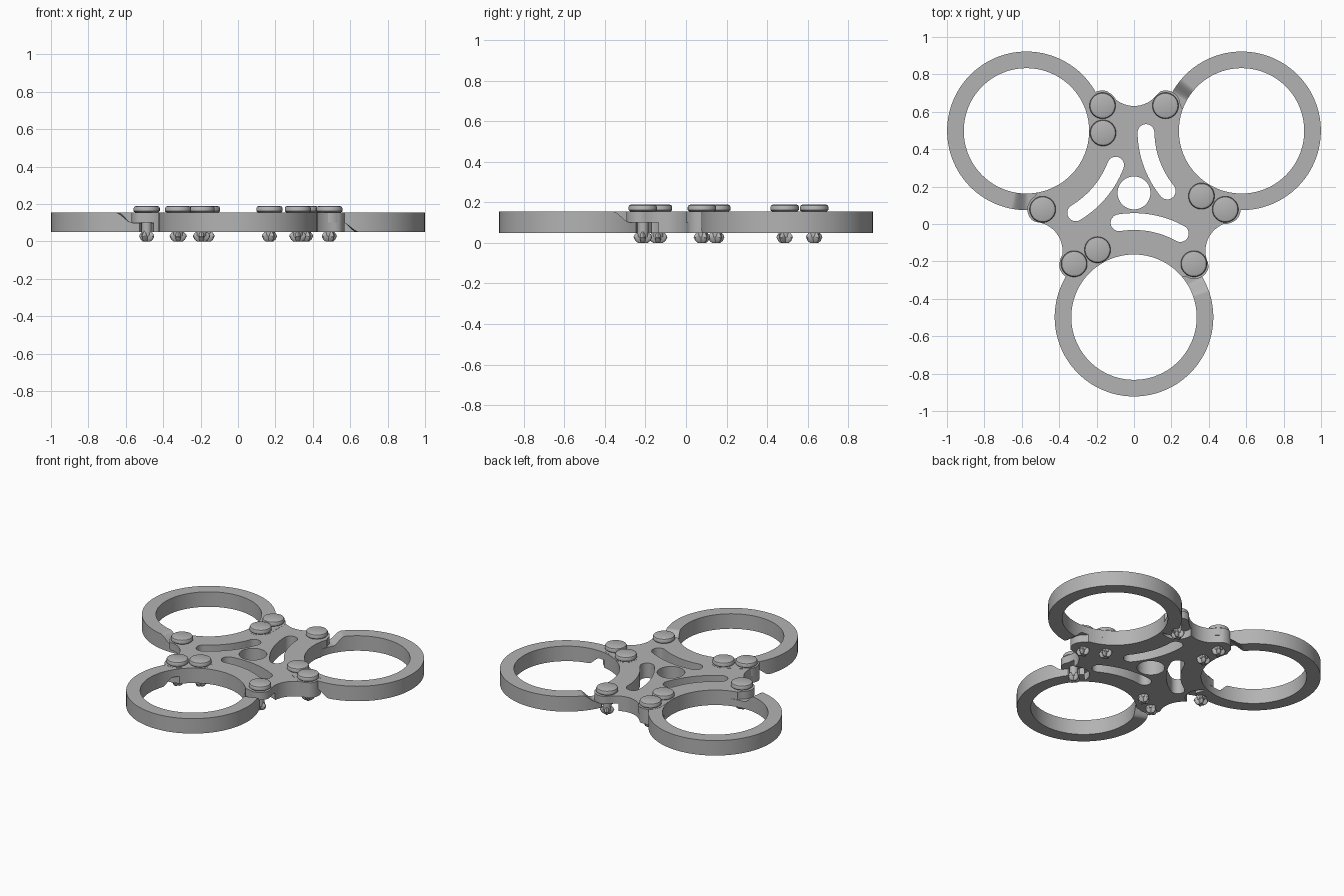
import bpy, bmesh
from math import sin, cos, pi, radians, sqrt
from mathutils import Matrix, Vector

if "Cube" in bpy.data.objects:
    bpy.data.objects.remove(bpy.data.objects["Cube"])

grey = bpy.data.materials.new("plain_grey")
grey.use_nodes = True
colour = (0.45, 0.45, 0.45, 1)
grey.diffuse_color = colour
grey.node_tree.nodes["Principled BSDF"].inputs["Base Color"].default_value = colour

CENTRE = Matrix.Translation((0, 0.166, 0))
LOW, MID, TOP = 0.05, 0.102, 0.155
ARM, INNER, OUTER = 0.664, 0.335, 0.424
PIN_X, PIN_Y = 0.32, 0.285        # clasp pin measured from the ring centre
PIN_ANGLE, PIN_DIST = 41.7, 0.428


def turn(k):
    return CENTRE @ Matrix.Rotation(radians(120 * k), 4, "Z")


def arc(cx, cy, r, a, b, n):
    steps = [radians(a + (b - a) * i / n) for i in range(n + 1)]
    return [Vector((cx + r * cos(t), cy + r * sin(t), 0)) for t in steps]


def finish(name, bm, matrix, smooth=True):
    bmesh.ops.recalc_face_normals(bm, faces=bm.faces)
    mesh = bpy.data.meshes.new(name)
    bm.to_mesh(mesh)
    bm.free()
    mesh.transform(matrix)
    mesh.materials.append(grey)
    obj = bpy.data.objects.new(name, mesh)
    bpy.context.collection.objects.link(obj)
    if smooth:
        bpy.ops.object.select_all(action="DESELECT")
        obj.select_set(True)
        bpy.context.view_layer.objects.active = obj
        bpy.ops.object.shade_smooth_by_angle(angle=radians(35))
    return obj


def stack(name, loops, matrix=CENTRE, smooth=True):
    """Skin a list of matching closed loops and cap both ends."""
    bm = bmesh.new()
    rows = [[bm.verts.new(p) for p in loop] for loop in loops]
    n = len(rows[0])
    for lower, upper in zip(rows, rows[1:]):
        for i in range(n):
            j = (i + 1) % n
            bm.faces.new((lower[i], lower[j], upper[j], upper[i]))
    bm.faces.new(rows[0][::-1])
    bm.faces.new(rows[-1])
    return finish(name, bm, matrix, smooth)


def slab(name, outline, z0, z1, matrix=CENTRE, smooth=True):
    return stack(name, [[p + Vector((0, 0, z)) for p in outline] for z in (z0, z1)],
                 matrix, smooth)


def lathe(name, profile, x, y, matrix):
    return stack(name, [[p + Vector((0, 0, z)) for p in arc(x, y, r, 0, 352.5, 47)]
                        for r, z in profile], matrix)


def cut(target, cutter):
    mod = target.modifiers.new("cut", "BOOLEAN")
    mod.object = cutter
    mod.solver = "EXACT"
    bpy.context.view_layer.objects.active = target
    bpy.ops.object.modifier_apply(modifier=mod.name)
    bpy.data.objects.remove(cutter)


# Hub plate outline: ears around the pins, dips between them, ring seats
sector = (arc(0.17, 0.47, 0.078, 0, 112, 12) + arc(0, 0.62, 0.155, -36, -144, 16)
          + arc(-0.17, 0.47, 0.078, 68, 180, 12)
          + arc(-0.575, 0.332, INNER, 20, -80, 32))
outline = []
for k in range(3):
    outline += [Matrix.Rotation(radians(120 * k), 3, "Z") @ p for p in sector]
hub = slab("hub_plate", outline, LOW, TOP, smooth=False)

# Centre hole, curved slots and clasp pockets
cut(hub, slab("hole_cutter", arc(0, 0, 0.088, 0, 354, 59), 0, 0.3, smooth=False))
for k in range(3):
    r, w, a, b = 0.511, 0.045, 61, 99
    ends = [(r * cos(radians(t)), r * sin(radians(t)) - ARM) for t in (a, b)]
    slot = (arc(0, -ARM, r + w, a, b, 20) + arc(*ends[1], w, b, b + 180, 12)[1:]
            + arc(0, -ARM, r - w, b, a, 20)[1:] + arc(*ends[0], w, a - 180, a, 12)[1:-1])
    cut(hub, slab("slot_cutter", slot, 0, 0.3, turn(k), False))
    pocket = arc(PIN_X, PIN_Y - ARM, 0.1, 0, 352, 44)
    cut(hub, slab("pocket_cutter", pocket, 0, MID, turn(k), False))
bpy.ops.object.select_all(action="DESELECT")
hub.select_set(True)
bpy.context.view_layer.objects.active = hub
bpy.ops.object.shade_smooth_by_angle(angle=radians(35))


def ease(t):
    t = min(1, max(0, t))
    return t * t * (3 - 2 * t)


def ring_section(deg):
    """Cross-section of a finger ring, thinned to half height at both ends."""
    t = radians(deg)
    high = TOP - (TOP - MID + 0.002) * ease((deg - PIN_ANGLE + 23) / 13)
    low = LOW + (MID - LOW) * ease((-PIN_ANGLE - 180 + 22 - deg) / 13)
    outer = OUTER
    side = radians(deg - PIN_ANGLE) * PIN_DIST
    if abs(side) < 0.036:       # notch that hooks the clasp pin
        outer = min(outer, PIN_DIST - sqrt(0.036 ** 2 - side ** 2))
    return [Vector((r * cos(t), r * sin(t) - ARM, z))
            for r, z in ((INNER, low), (outer, low), (outer, high), (INNER, high))]


HEAD = [(0.062, TOP), (0.07, 0.162), (0.07, 0.178), (0.066, 0.186), (0.056, 0.19)]
SHAFT = [(0.027, 0.03), (0.027, TOP + 0.005)]
PRONGS = [(0.5, 0.0), (0.8, 0.01), (1.0, 0.028), (0.95, 0.036), (0.6, LOW + 0.005)]


def pin(x, y, matrix):
    lathe("pin_head", HEAD, x, y, matrix)
    lathe("pin_shaft", SHAFT, x, y, matrix)
    # Split foot with four prongs
    loops = []
    for scale, z in PRONGS:
        loop = []
        for i in range(32):
            t = 2 * pi * i / 32
            r = scale * (0.034 + 0.012 * cos(4 * t))
            loop.append(Vector((x + r * cos(t), y + r * sin(t), z)))
        loops.append(loop)
    stack("pin_foot", loops, matrix)


# Three arms, each with a finger ring, hinge pad and three pins
for k in range(3):
    m = turn(k)
    start, end = -242, 51
    steps = 2 * (end - start)
    stack("finger_ring", [ring_section(start + (end - start) * i / steps)
                          for i in range(steps + 1)], m)
    pins = [(-PIN_X, PIN_Y - ARM), (-0.195, 0.36 - ARM), (PIN_X, PIN_Y - ARM)]
    slope = 31
    pad = (arc(*pins[0], 0.078, slope + 90, slope + 270, 20)
           + arc(*pins[1], 0.074, slope - 90, slope + 90, 20))
    slab("hinge_pad", pad, MID, TOP + 0.001, m)
    for x, y in pins:
        pin(x, y, m)
